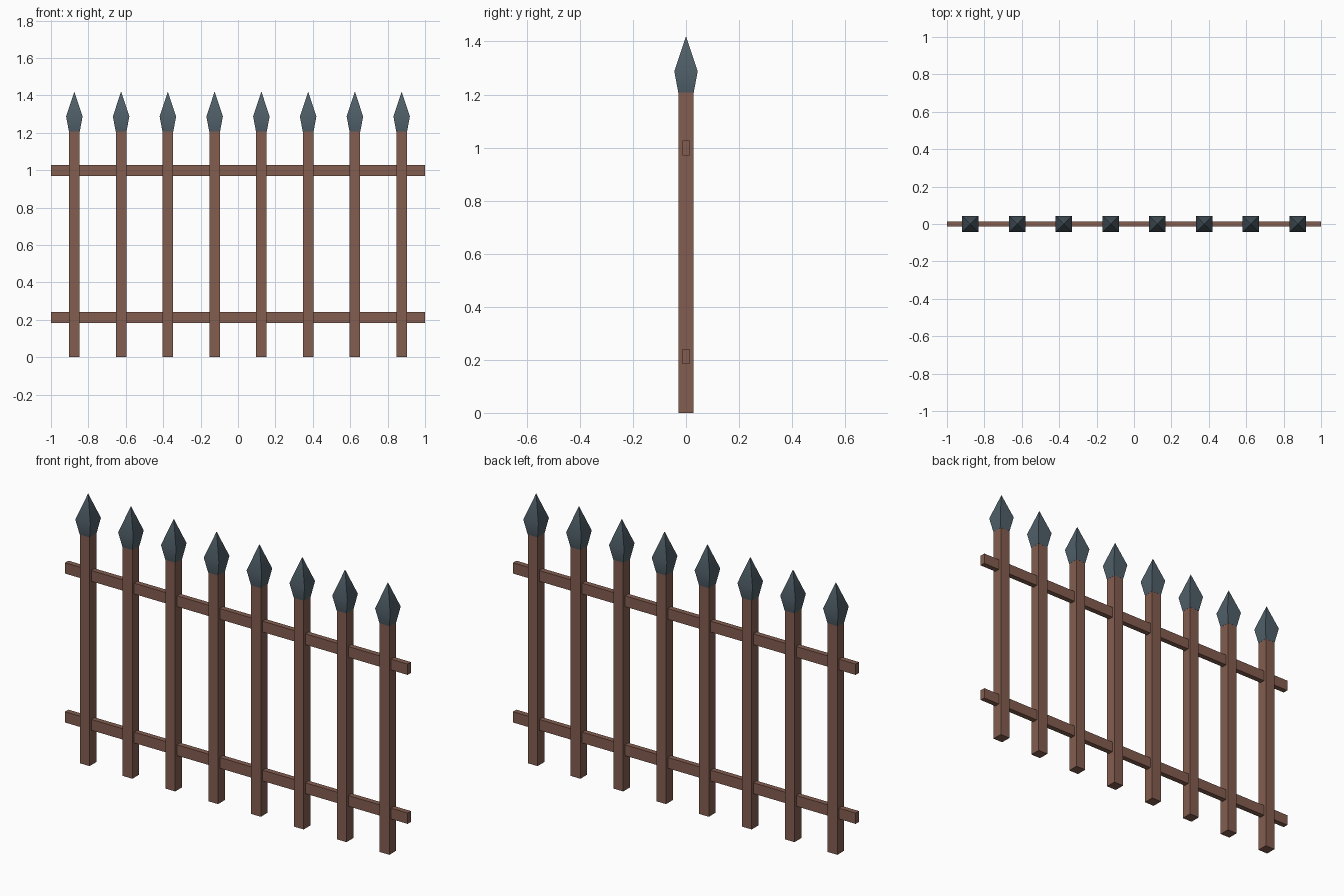
import bpy, bmesh
from math import radians

if "Cube" in bpy.data.objects:
    bpy.data.objects.remove(bpy.data.objects["Cube"])


def material(name, rgb):
    m = bpy.data.materials.new(name)
    m.diffuse_color = (*rgb, 1)
    m.use_nodes = True
    m.node_tree.nodes["Principled BSDF"].inputs["Base Color"].default_value = m.diffuse_color
    return m


wood = material("brown_wood", (0.23, 0.11, 0.08))
iron = material("dark_iron", (0.08, 0.115, 0.14))


def loft(name, rings, loc, mat):
    """Stack rectangular rings (half x, half y, z); a zero-size ring is a point."""
    bm = bmesh.new()
    levels = []
    for hx, hy, z in rings:
        corners = [(-1, -1), (1, -1), (1, 1), (-1, 1)] if hx else [(0, 0)]
        levels.append([bm.verts.new((sx * hx, sy * hy, z)) for sx, sy in corners])
    for a, b in zip(levels, levels[1:]):
        for i in range(4):
            j = (i + 1) % 4
            top = [b[j], b[i]] if len(b) == 4 else [b[0]]
            bm.faces.new([a[i], a[j]] + top)
    bm.faces.new(levels[0][::-1])
    if len(levels[-1]) == 4:
        bm.faces.new(levels[-1])
    mesh = bpy.data.meshes.new(name)
    bm.to_mesh(mesh)
    bm.free()
    mesh.materials.append(mat)
    ob = bpy.data.objects.new(name, mesh)
    ob.location = loc
    bpy.context.collection.objects.link(ob)
    return ob


# Pickets with four-sided spear tips
for i in range(8):
    x = -0.875 + 0.25 * i
    loft(f"picket_{i + 1}", [(0.0285, 0.0285, 0), (0.0285, 0.0285, 1.207)], (x, 0, 0), wood)
    tip = loft(f"spear_tip_{i + 1}",
               [(0.029, 0.029, 0), (0.044, 0.044, 0.08), (0, 0, 0.213)], (x, 0, 1.207), iron)
    bpy.context.view_layer.objects.active = tip
    tip.select_set(True)
    bpy.ops.object.shade_smooth_by_angle(angle=radians(30))
    tip.select_set(False)

# Horizontal rails running through the pickets
for name, z in (("lower_rail", 0.212), ("upper_rail", 0.998)):
    loft(name, [(1, 0.014, -0.0285), (1, 0.014, 0.0285)], (0, 0, z), wood)
